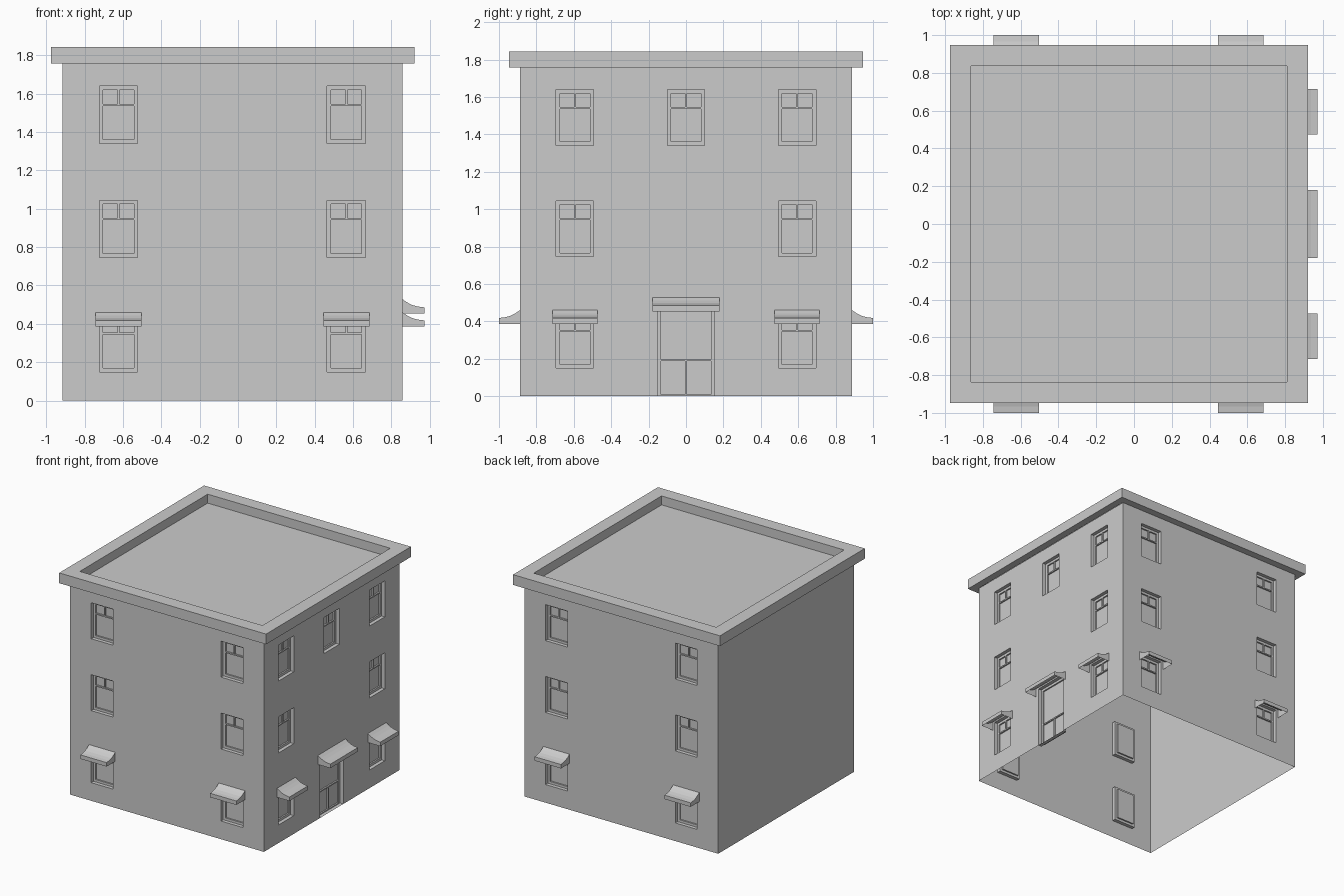
import bpy, bmesh
from math import pi
from mathutils import Matrix

if "Cube" in bpy.data.objects:
    bpy.data.objects.remove(bpy.data.objects["Cube"])

CX, H, TOP = -0.029, 0.887, 1.757   # body centre, half width, wall height
WW, WH = 0.2, 0.298                 # window size
REVEAL, PANE = 0.03, 0.042          # depths of frame and glass


def finish(name, bm, matrix):
    me = bpy.data.meshes.new(name)
    bm.transform(matrix)
    bm.normal_update()
    bm.to_mesh(me)
    bm.free()
    ob = bpy.data.objects.new(name, me)
    bpy.context.collection.objects.link(ob)


def face(bm, pts):
    return bm.faces.new([bm.verts.new(p) for p in pts])


def loop(bm, r, d):
    # rectangle (u0, z0, u1, z1) lying d behind the wall plane
    u0, z0, u1, z1 = r
    y = -H + d
    return [bm.verts.new(p) for p in ((u0, y, z0), (u1, y, z0), (u1, y, z1), (u0, y, z1))]


def bar(bm, u0, z0, u1, z1):
    # glazing bar standing off the glass
    y0, y1 = -H + REVEAL, -H + PANE
    m = Matrix.Translation(((u0 + u1) / 2, (y0 + y1) / 2, (z0 + z1) / 2))
    m = m @ Matrix.Diagonal((u1 - u0, y1 - y0, z1 - z0, 1))
    bmesh.ops.create_cube(bm, size=1, matrix=m)


def opening(name, r, split, small_top, matrix, bottom=0.02):
    # recess, frame, glass and T-shaped bars
    bm = bmesh.new()
    u0, z0, u1, z1 = r
    inner = (u0 + 0.02, z0 + bottom, u1 - 0.02, z1 - 0.02)
    rings = [loop(bm, r, 0), loop(bm, r, REVEAL), loop(bm, inner, REVEAL), loop(bm, inner, PANE)]
    for a, b in zip(rings, rings[1:]):
        for i in range(4):
            j = (i + 1) % 4
            bm.faces.new((a[i], a[j], b[j], b[i]))
    bm.faces.new(rings[-1])
    bar(bm, inner[0], split - 0.005, inner[2], split + 0.005)
    c = (u0 + u1) / 2
    if small_top:
        bar(bm, c - 0.005, split + 0.005, c + 0.005, inner[3])
    else:
        bar(bm, c - 0.005, inner[1], c + 0.005, split - 0.005)
    finish(name, bm, matrix)


def awning(name, u, width, z, matrix):
    # hollow canopy: curved top, front valance and two cheeks
    bm = bmesh.new()
    prof = [(0, 0.075), (0.025, 0.058), (0.05, 0.045), (0.08, 0.037), (0.113, 0.033), (0.113, 0)]
    sides = []
    for s in (-1, 1):
        x = u + s * width / 2
        vs = [bm.verts.new((x, -H - d, z + h)) for d, h in prof]
        vs_wall = bm.verts.new((x, -H, z))
        bm.faces.new(vs + [vs_wall])
        sides.append(vs)
    a, b = sides
    for i in range(len(prof) - 1):
        bm.faces.new((a[i], a[i + 1], b[i + 1], b[i]))
    bmesh.ops.recalc_face_normals(bm, faces=bm.faces)
    finish(name, bm, matrix)


def wall(name, holes, matrix):
    # flat wall with rectangular holes
    bm = bmesh.new()
    us = sorted({-H, H} | {r[0] for r in holes} | {r[2] for r in holes})
    zs = sorted({0, TOP} | {r[1] for r in holes} | {r[3] for r in holes})
    for a, b in zip(us, us[1:]):
        for c, d in zip(zs, zs[1:]):
            u, z = (a + b) / 2, (c + d) / 2
            if not any(r[0] < u < r[2] and r[1] < z < r[3] for r in holes):
                face(bm, [(a, -H, c), (b, -H, c), (b, -H, d), (a, -H, d)])
    bmesh.ops.remove_doubles(bm, verts=bm.verts, dist=1e-5)
    bmesh.ops.dissolve_limit(bm, angle_limit=0.01, verts=bm.verts, edges=bm.edges)
    finish(name, bm, matrix)


# Walls, windows, door and awnings on each side
for i, side in enumerate(("front", "right", "back", "left")):
    M = Matrix.Translation((CX, 0, 0)) @ Matrix.Rotation(i * pi / 2, 4, 'Z')
    spots = []
    if side != "left":
        spots = [(u, z) for u in (-0.594, 0.594) for z in (0.15, 0.746, 1.341)]
    if side == "right":
        spots.append((0, 1.341))
    holes = []
    for n, (u, z) in enumerate(spots):
        r = (u - WW / 2, z, u + WW / 2, z + WH)
        holes.append(r)
        opening(f"{side}_window_{n}", r, z + 0.2, True, M)
        if z < 0.2:
            awning(f"{side}_awning_{n}", u, 0.24, 0.385, M)
    if side == "right":
        r = (-0.153, 0, 0.153, 0.515)
        holes.append(r)
        opening("door", r, 0.192, False, M, bottom=0.008)
        awning("door_awning", 0, 0.36, 0.453, M)
    wall(f"{side}_wall", holes, M)

# Roof cornice with a sunken flat roof
bm = bmesh.new()
rings = []
for half, z in ((H, TOP), (0.947, TOP), (0.947, 1.842), (0.836, 1.842), (0.836, 1.768)):
    rings.append([bm.verts.new((sx * half, sy * half, z))
                  for sx, sy in ((-1, -1), (1, -1), (1, 1), (-1, 1))])
for a, b in zip(rings, rings[1:]):
    for i in range(4):
        j = (i + 1) % 4
        bm.faces.new((a[i], a[j], b[j], b[i]))
bm.faces.new(rings[-1])
finish("roof", bm, Matrix.Translation((CX + 0.002, 0, 0)))
